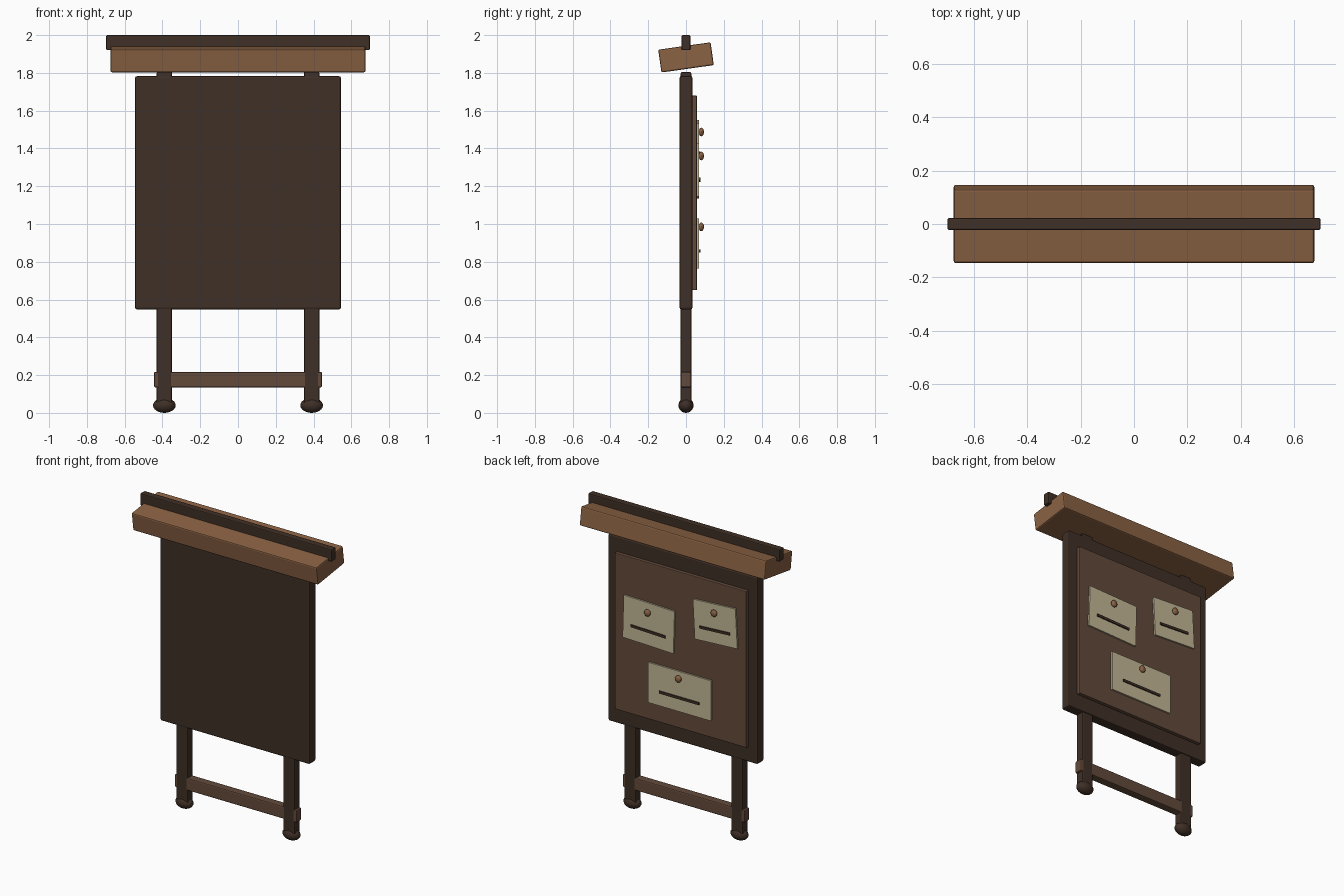
import bpy
from mathutils import Matrix

if "Cube" in bpy.data.objects:
    bpy.data.objects.remove(bpy.data.objects["Cube"])


def material(name, rgb):
    m = bpy.data.materials.new(name)
    m.diffuse_color = (*rgb, 1)
    m.use_nodes = True
    m.node_tree.nodes["Principled BSDF"].inputs["Base Color"].default_value = m.diffuse_color
    return m


DARK = material("dark wood", (0.050, 0.029, 0.019))
BROWN = material("mid brown wood", (0.125, 0.068, 0.043))
TAN = material("light wood", (0.255, 0.122, 0.056))
PAPER = material("old paper", (0.54, 0.47, 0.30))


def box(name, centre, size, mat, bevel=0.0, rot=(0, 0, 0)):
    bpy.ops.mesh.primitive_cube_add(size=1, location=centre, rotation=rot)
    o = bpy.context.object
    o.name = name
    o.data.transform(Matrix.Diagonal((*size, 1)))
    o.data.materials.append(mat)
    if bevel:
        b = o.modifiers.new("bevel", 'BEVEL')
        b.width = bevel
        b.segments = 2
    return o


def ball(name, centre, radii, mat, seg=20, rings=12):
    bpy.ops.mesh.primitive_uv_sphere_add(segments=seg, ring_count=rings, radius=1, location=centre)
    o = bpy.context.object
    o.name = name
    o.data.transform(Matrix.Diagonal((*radii, 1)))
    o.data.materials.append(mat)
    bpy.ops.object.shade_smooth_by_angle()
    return o


# Posts with rounded feet
for side, s in (("left", -1), ("right", 1)):
    box(side + "_post", (s * 0.39, 0, 0.9225), (0.083, 0.056, 1.765), DARK, 0.008)
    ball(side + "_foot", (s * 0.39, 0, 0.04), (0.06, 0.04, 0.04), DARK)

# Lower crossbar
box("crossbar", (0, 0, 0.176), (0.89, 0.055, 0.082), BROWN, 0.008)

# Board and its back panel
box("board", (0, 0, 1.165), (1.09, 0.068, 1.235), DARK, 0.01)
box("pin_panel", (0, 0.045, 1.165), (0.96, 0.026, 1.03), BROWN, 0.004)

# Tilted roof plank and ridge
box("roof_plank", (0, 0, 1.882), (1.35, 0.28, 0.122), TAN, 0.008, (0.14, 0, 0))
box("roof_ridge", (0, 0, 1.96), (1.395, 0.046, 0.08), DARK, 0.006)

# Notices: x, z, width, height, tilt, line length, line z, pin z
notes = (
    (0.225, 1.280, 0.37, 0.28, -0.03, 0.25, 1.235, 1.36),
    (-0.26, 1.412, 0.31, 0.26, 0.055, 0.22, 1.37, 1.487),
    (0.0, 0.897, 0.46, 0.265, 0.0, 0.29, 0.857, 0.985),
)
for i, (x, z, w, h, t, lw, lz, pz) in enumerate(notes, 1):
    box(f"notice_{i}", (x, 0.063, z), (w, 0.012, h), PAPER, 0.0, (0, t, 0))
    box(f"notice_line_{i}", (x, 0.072, lz), (lw, 0.009, 0.016), DARK, 0.0, (0, t, 0))
    ball(f"pin_{i}", (x, 0.081, pz), (0.022, 0.014, 0.023), TAN, 16, 8)
